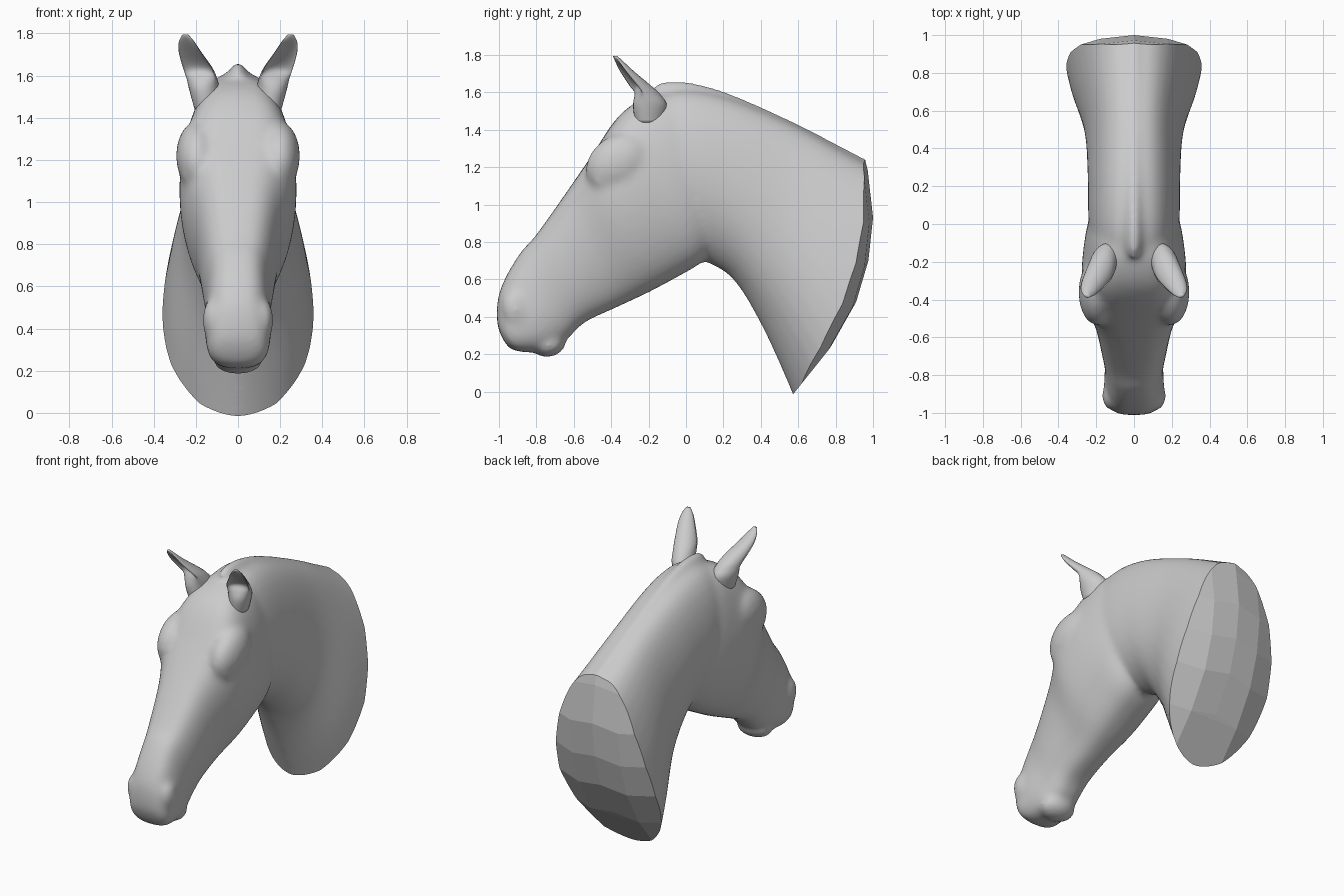
import bpy, bmesh, math
from mathutils import Vector, Matrix

if "Cube" in bpy.data.objects:
    bpy.data.objects.remove(bpy.data.objects["Cube"])

bm = bmesh.new()


def skin(bm, rings):
    """Closed tube through a list of point rings."""
    vs = [[bm.verts.new(p) for p in r] for r in rings]
    n = len(vs[0])
    for a, b in zip(vs, vs[1:]):
        for i in range(n):
            bm.faces.new((a[i], a[(i + 1) % n], b[(i + 1) % n], b[i]))
    bm.faces.new(vs[0][::-1])
    bm.faces.new(vs[-1])


def spline(rows, steps=6):
    """Catmull-Rom interpolation of parameter rows."""
    out = []
    ext = [rows[0]] + rows + [rows[-1]]
    for a, b, c, d in zip(ext, ext[1:], ext[2:], ext[3:]):
        for k in range(steps):
            t = k / steps
            out.append([0.5 * (2*q + (r-p)*t + (2*p-5*q+4*r-s)*t*t + (3*q-p-3*r+s)*t**3)
                        for p, q, r, s in zip(a, b, c, d)])
    return out + [rows[-1]]


def loft(rows, p_top, p_low, n=36):
    """Rows: top y, top z, bottom y, bottom z, upper half width, lower half width."""
    rings = []
    for yt, zt, yb, zb, wt, wb in spline(rows):
        ring = []
        for i in range(n):
            a = 2 * math.pi * i / n
            h, s = (math.cos(a) + 1) / 2, math.sin(a)
            w = wb + (wt - wb) * h
            p = p_low + (p_top - p_low) * h
            ring.append((math.copysign(abs(s) ** p * w, s), yb + (yt-yb)*h, zb + (zt-zb)*h))
        rings.append(ring)
    skin(bm, rings)


def blob(loc, size, tilt=0.0):
    """Mirrored pair of ellipsoids, or a single one on the centre line."""
    for side in ((1, -1) if loc[0] else (1,)):
        m = (Matrix.Translation((loc[0] * side, loc[1], loc[2]))
             @ Matrix.Rotation(tilt, 4, 'X') @ Matrix.Diagonal((*size, 1)))
        bmesh.ops.create_uvsphere(bm, u_segments=24, v_segments=14, radius=1, matrix=m)


def add_object(name, source, smooth=False):
    bmesh.ops.recalc_face_normals(source, faces=source.faces[:])
    me = bpy.data.meshes.new(name)
    source.to_mesh(me)
    source.free()
    for f in me.polygons:
        f.use_smooth = smooth
    ob = bpy.data.objects.new(name, me)
    bpy.context.collection.objects.link(ob)
    return ob


# neck, running past the cut surface
loft([(1.30, 1.07, 0.72, -0.40, 0.36, 0.42),
      (0.94, 1.24, 0.56, 0.01, 0.30, 0.37),
      (0.60, 1.42, 0.40, 0.36, 0.25, 0.275),
      (0.24, 1.57, 0.25, 0.60, 0.24, 0.25),
      (0.00, 1.615, 0.08, 0.71, 0.24, 0.245),
      (-0.18, 1.585, -0.15, 0.85, 0.22, 0.23)], 0.75, 1.2)

# mane ridge along the crest
loft([(1.10, 1.17, 1.05, 1.02, 0.05, 0.09),
      (0.60, 1.43, 0.55, 1.25, 0.05, 0.10),
      (0.24, 1.592, 0.22, 1.42, 0.045, 0.10),
      (0.02, 1.655, 0.02, 1.48, 0.04, 0.10),
      (-0.12, 1.66, -0.08, 1.48, 0.035, 0.09),
      (-0.19, 1.62, -0.13, 1.48, 0.03, 0.08)], 0.9, 0.9)

# head from jaw and poll down to the lips
loft([(0.02, 1.54, 0.145, 0.88, 0.20, 0.21),
      (-0.13, 1.59, 0.13, 0.75, 0.235, 0.245),
      (-0.27, 1.545, 0.07, 0.68, 0.265, 0.26),
      (-0.38, 1.45, -0.05, 0.61, 0.30, 0.25),
      (-0.50, 1.27, -0.20, 0.53, 0.305, 0.225),
      (-0.63, 1.08, -0.37, 0.45, 0.23, 0.18),
      (-0.80, 0.84, -0.54, 0.37, 0.175, 0.165),
      (-0.88, 0.75, -0.63, 0.285, 0.155, 0.155),
      (-0.96, 0.62, -0.72, 0.23, 0.15, 0.165),
      (-1.005, 0.50, -0.82, 0.21, 0.14, 0.16),
      (-1.01, 0.37, -0.90, 0.215, 0.125, 0.135),
      (-0.985, 0.29, -0.95, 0.235, 0.07, 0.07)], 0.6, 0.7)

# brows, eyes, nostril rims, lower lip
blob((0.195, -0.36, 1.22), (0.10, 0.19, 0.15), 0.6)
blob((0.235, -0.45, 1.13), (0.035, 0.05, 0.04))
blob((0.12, -0.91, 0.44), (0.05, 0.075, 0.10), 0.2)
blob((0, -0.73, 0.25), (0.12, 0.09, 0.065), 0.3)

bust = add_object("horse_head_bust", bm)
rem = bust.modifiers.new("fuse", 'REMESH')
rem.mode, rem.voxel_size, rem.use_smooth_shade = 'VOXEL', 0.013, True
smo = bust.modifiers.new("soften", 'SMOOTH')
smo.factor, smo.iterations = 0.5, 30

# ears: centre x, y, z, side radius, back depth, hollow
ear = [(0.145, -0.20, 1.44, 0.06, 0.08, -0.9),
       (0.160, -0.205, 1.53, 0.07, 0.105, -0.75),
       (0.176, -0.245, 1.59, 0.072, 0.11, -0.2),
       (0.195, -0.285, 1.64, 0.07, 0.095, 0.35),
       (0.228, -0.335, 1.71, 0.055, 0.06, 0.35),
       (0.244, -0.365, 1.76, 0.038, 0.035, 0.0),
       (0.250, -0.382, 1.795, 0.014, 0.014, -0.6)]
facing = Vector((0.3, -1, 0)).normalized()
across = Vector((1, 0.3, 0)).normalized()
for side, name in ((1, "left_ear"), (-1, "right_ear")):
    eb = bmesh.new()
    rings = []
    for x, y, z, rs, rd, hollow in spline(ear, 5):
        ring = []
        for i in range(24):
            a = 2 * math.pi * i / 24
            c = math.cos(a)
            p = Vector((x, y, z)) + across * math.sin(a) * rs + facing * (-c * hollow if c > 0 else c) * rd
            ring.append((p.x * side, p.y, p.z))
        rings.append(ring)
    skin(eb, rings)
    add_object(name, eb, True)

# faceted dome that trims the back of the neck
db = bmesh.new()
dome = [(0.42, -0.2), (0.565, 0.005), (0.78, 0.25), (0.91, 0.48), (0.975, 0.70),
        (1.0, 0.93), (0.972, 1.18), (0.93, 1.27), (0.80, 1.9)]
for y, z in dome:
    db.verts.new((0, y, z))
    for s in (1, -1):
        db.verts.new((s * 0.18, y - 0.02, z - 0.03))
        db.verts.new((s * 0.45, y - 0.10, z))
for x in (-0.45, 0.45):
    for z in (-0.2, 1.9):
        db.verts.new((x, -1.3, z))
bmesh.ops.convex_hull(db, input=db.verts[:])
bmesh.ops.delete(db, geom=[v for v in db.verts if not v.link_faces], context='VERTS')
trim = add_object("neck_trim_cutter", db)
mod = bust.modifiers.new("trim", 'BOOLEAN')
mod.operation, mod.object, mod.solver = 'INTERSECT', trim, 'EXACT'
trim.hide_render = True
trim.hide_viewport = True
